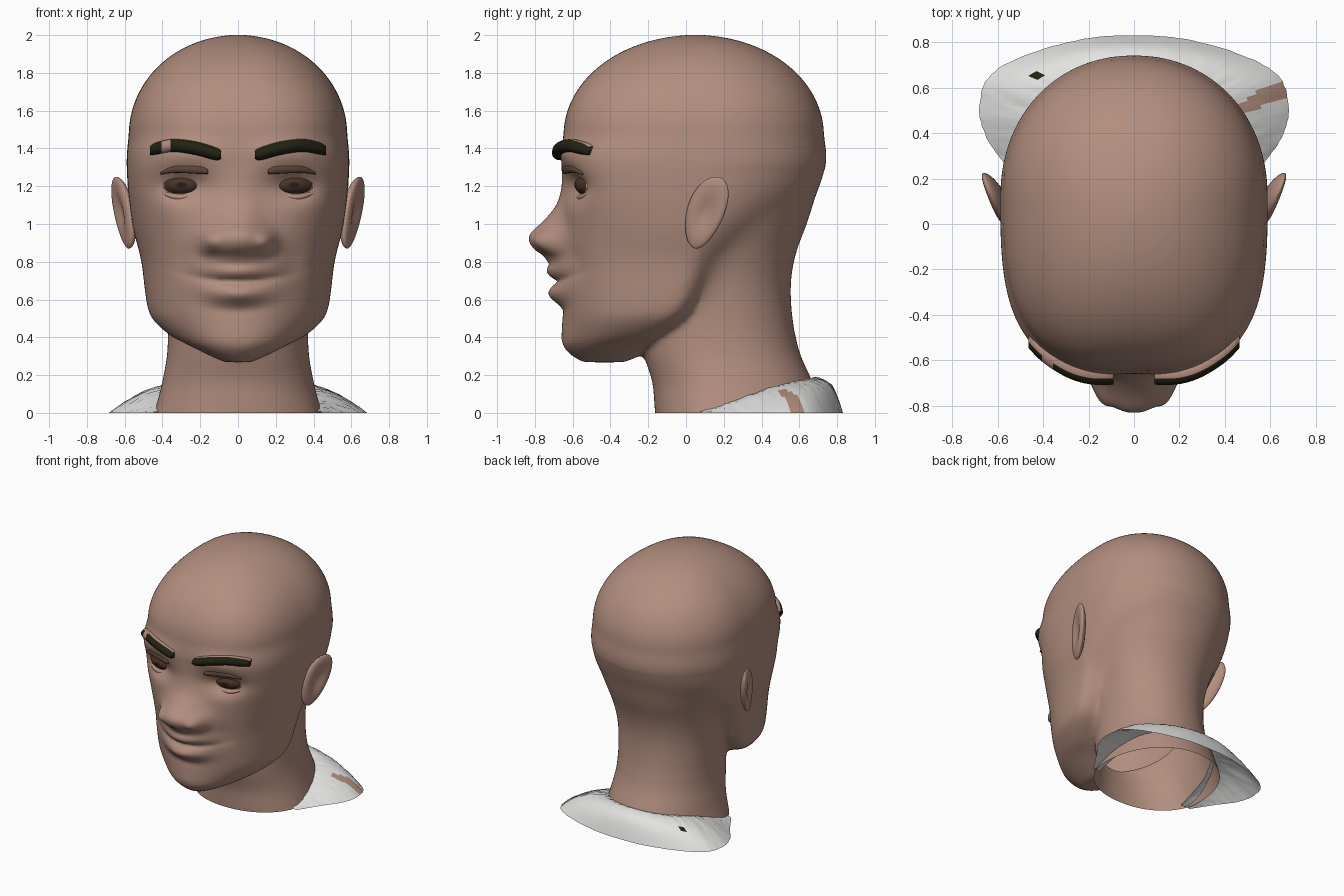
import bpy, bmesh, math, random
from math import sin, cos, pi, exp
from mathutils import Vector
from mathutils.bvhtree import BVHTree

if "Cube" in bpy.data.objects:
    bpy.data.objects.remove(bpy.data.objects["Cube"])

random.seed(4)


def material(name, rgb):
    m = bpy.data.materials.new(name)
    m.diffuse_color = (*rgb, 1)
    m.use_nodes = True
    m.node_tree.nodes["Principled BSDF"].inputs["Base Color"].default_value = m.diffuse_color
    return m


SKIN = material("skin", (0.445, 0.27, 0.209))
CLOTH = material("off_white_cloth", (0.76, 0.76, 0.75))
HAIR = material("dark_hair", (0.016, 0.016, 0.006))
IRIS = material("brown_iris", (0.065, 0.033, 0.019))
PUPIL = material("dark_pupil", (0.02, 0.012, 0.008))
CREASE = material("lid_shadow", (0.11, 0.06, 0.04))


def finish(name, bm, mats, rule=None):
    """Make the object; rule gives a material index from face centre and normal."""
    bmesh.ops.recalc_face_normals(bm, faces=bm.faces)
    if rule:
        for f in bm.faces:
            f.material_index = int(rule(f.calc_center_median(), f.normal))
    me = bpy.data.meshes.new(name)
    bm.to_mesh(me)
    bm.free()
    for m in mats:
        me.materials.append(m)
    me.shade_smooth()
    ob = bpy.data.objects.new(name, me)
    bpy.context.collection.objects.link(ob)
    return ob


def loft(bm, rings, closed=True):
    """Skin a list of point rings; closed rings also get end caps."""
    vs = [[bm.verts.new(p) for p in r] for r in rings]
    n = len(vs[0])
    for a, b in zip(vs, vs[1:]):
        for i in range(n if closed else n - 1):
            j = (i + 1) % n
            bm.faces.new((a[i], a[j], b[j], b[i]))
    if closed:
        bm.faces.new(vs[0])
        bm.faces.new(vs[-1])


def spline(rows, steps):
    """Catmull-Rom through rows of numbers."""
    out = []
    for i in range(len(rows) - 1):
        quad = rows[max(i - 1, 0)], rows[i], rows[i + 1], rows[min(i + 2, len(rows) - 1)]
        for s in range(steps):
            t = s / steps
            out.append([0.5 * (2 * b + (c - a) * t + (2 * a - 5 * b + 4 * c - d) * t * t
                               + (3 * b - a - 3 * c + d) * t ** 3) for a, b, c, d in zip(*quad)])
    return out + [list(rows[-1])]


def section(z, front, back, hw, cy, n):
    """Horizontal slice: boxy toward the face, rounder behind."""
    ring = []
    for i in range(72):
        a = 2 * pi * i / 72
        c, s = cos(a), sin(a)
        p = 2 / (n if s < 0 else 2.1)
        depth = (cy - front) if s < 0 else (back - cy)
        ring.append((hw * math.copysign(abs(c) ** p, c),
                     cy + depth * math.copysign(abs(s) ** p, s), z))
    return ring


# Face with jaw, and neck: z, front, back, half width, centre y, squareness
HEAD = [(.268, -.55, -.32, .07, -.43, 2), (.31, -.615, -.23, .165, -.42, 2),
        (.36, -.655, -.15, .265, -.36, 2), (.41, -.66, -.08, .36, -.24, 2),
        (.5, -.655, .06, .456, -.12, 2.1), (.6, -.66, .13, .487, -.05, 2.2),
        (.8, -.67, .26, .512, 0, 2.3), (.97, -.66, .48, .554, .05, 2.5),
        (1.1, -.65, .64, .574, .08, 2.8), (1.2, -.645, .71, .584, .1, 3),
        (1.34, -.66, .744, .59, .12, 3.1), (1.46, -.65, .732, .58, .12, 2.8)]
# The crown closes the skull as a round dome
for k in range(1, 12):
    t = k / 12 * pi / 2
    c, s = cos(t), sin(t) ** .97
    HEAD.append((1.46 + .541 * s, .05 - .70 * c, .05 + .682 * c, .58 * c, .05 + .07 * c, 2.1 + .7 * c * c))
HEAD.append((2.003, .03, .07, .02, .05, 2.1))
NECK = [(-.06, -.16, .74, .46, .2, 2.1), (.05, -.168, .71, .43, .2, 2.1),
        (.17, -.18, .668, .40, .2, 2.1), (.36, -.23, .59, .372, .18, 2.1),
        (.65, -.2, .555, .385, .16, 2.1), (.85, -.15, .585, .43, .15, 2.1),
        (1.0, -.1, .643, .485, .14, 2.1), (1.2, 0, .70, .55, .14, 2.1), (1.34, .1, .72, .55, .2, 2.1)]
bm = bmesh.new()
loft(bm, [section(*r) for r in spline(HEAD, 4)])
loft(bm, [section(*r) for r in spline(NECK, 4)])
head = finish("head", bm, [SKIN])
rm = head.modifiers.new("blend", 'REMESH')
rm.mode, rm.voxel_size = 'VOXEL', 0.015
sm = head.modifiers.new("soften", 'SMOOTH')
sm.factor, sm.iterations = 0.5, 20
dg = bpy.context.evaluated_depsgraph_get()
blended = bpy.data.meshes.new_from_object(head.evaluated_get(dg))
head.modifiers.clear()


# Facial relief, measured toward the front
def gauss(x, z, cx, cz, sx, sz):
    return exp(-((x - cx) / sx) ** 2 - ((z - cz) / sz) ** 2)


NOSE = spline([(.79, 0, .14), (.825, .045, .15), (.87, .14, .16), (.94, .168, .16), (1.02, .095, .14),
               (1.10, .038, .115), (1.2, .014, .10), (1.32, 0, .10)], 6)


def relief(x, z):
    ax, d = abs(x), 0
    for a, b in zip(NOSE, NOSE[1:]):
        if a[0] <= z < b[0]:
            t = (z - a[0]) / (b[0] - a[0])
            d += (a[1] + (b[1] - a[1]) * t) * exp(-(ax / (a[2] + (b[2] - a[2]) * t)) ** 2.6)
    d += .06 * gauss(ax, z, .15, .905, .05, .055)             # nostril wings
    m = z - .5 * x * x                                        # mouth curves up at the corners
    d += .030 * gauss(x, z, 0, .815, .13, .030)               # above the lip
    d += .070 * gauss(x, m, 0, .752, .17, .050)               # upper lip
    d += .068 * gauss(x, m, 0, .632, .165, .055)              # lower lip
    d -= .026 * gauss(x, m, 0, .695, .21, .014)               # mouth line
    d -= .010 * gauss(x, m, 0, .545, .15, .03)                # under the lip
    d -= .014 * gauss(ax, z, .29, .80, .06, .08)              # cheek fold
    d -= .070 * gauss(ax, z, .29, 1.20, .13, .075)            # eye socket
    d += .020 * gauss(ax, z, .27, 1.38, .17, .06)             # brow ridge
    return d


bm = bmesh.new()
bm.from_mesh(blended)
bmesh.ops.bisect_plane(bm, geom=bm.verts[:] + bm.edges[:] + bm.faces[:],
                       plane_co=(0, 0, 0), plane_no=(0, 0, -1), clear_outer=True)
# Nape and jaw corners melt into the neck
nape = [v for v in bm.verts if v.co.y > .08 and .4 < v.co.z < 1.3]
for k in range(50):
    bmesh.ops.smooth_vert(bm, verts=nape, factor=.5, use_axis_x=True, use_axis_y=True, use_axis_z=True)
for v in bm.verts:
    if v.co.y < -.25 and v.co.z > .4:
        v.co.y -= relief(v.co.x, v.co.z)
face_area = [v for v in bm.verts if v.co.y < -.3 and v.co.z > .4]
bmesh.ops.smooth_vert(bm, verts=face_area, factor=.4, use_axis_x=True, use_axis_y=True, use_axis_z=True)
tree = BVHTree.FromBMesh(bm)
bm.to_mesh(head.data)
bm.free()
head.data.shade_smooth()


def face_y(x, z):
    hit = tree.ray_cast(Vector((x, -2, z)), Vector((0, 1, 0)))[0]
    return hit.y if hit else -.5


def strip(name, path, depth, mats, side, rule=None):
    """Tapered roll lying on the face; path rows are x, z, half height."""
    rings = []
    for x, z, h in spline(path, 6):
        y = face_y(side * x, z)
        rings.append([(side * x, y + depth * cos(a), z + h * sin(a))
                      for a in [2 * pi * i / 16 for i in range(16)]])
    bm = bmesh.new()
    loft(bm, rings)
    return finish(name, bm, mats, rule)


for side, tag in ((-1, "right"), (1, "left")):
    # Eyebrows: skin behind the top edge, and one bare gap
    strip("eyebrow_" + tag, [(.09, 1.367, .022), (.12, 1.372, .034), (.22, 1.40, .036),
                             (.34, 1.415, .035), (.43, 1.400, .033), (.465, 1.388, .024)], .045,
          [HAIR, SKIN], side, lambda c, n: (n.z > .7 and n.y > -.25) or -.41 < c.x < -.365)
    strip("lid_crease_" + tag, [(.16, 1.276, .012), (.2, 1.287, .022), (.29, 1.292, .022),
                                (.35, 1.288, .018), (.41, 1.268, .006)], .016, [CREASE], side)

    # Eyeball: the front pole carries iris and pupil
    bm = bmesh.new()
    bmesh.ops.create_uvsphere(bm, u_segments=32, v_segments=32, radius=1)
    for f in bm.faces:
        c = f.calc_center_median()
        r = math.hypot(c.x, c.y)
        if c.z > 0:
            f.material_index = 2 if r < .24 else 1 if r < .72 else 0
    for v in bm.verts:
        x, y, z = v.co
        v.co = (side * .297 + .135 * x, -.462 - .125 * z + .03 * side * x, 1.207 + .07 * y)
    finish("eye_" + tag, bm, [SKIN, IRIS, PUPIL])

    # Eyelids arch over and under the eyeball
    for lid, lift in (("upper", .064), ("lower", -.064)):
        rings = []
        for i in range(17):
            t = -1 + i / 8
            cx, cz = side * (.305 + .155 * t), 1.205 + lift * (1 - t * t)
            cy = -.55 + .075 * t * t + .03 * t
            r = .007 + .011 * (1 - t * t)
            rings.append([(cx, cy + 1.4 * r * cos(a), cz + r * sin(a))
                          for a in [2 * pi * k / 10 for k in range(10)]])
        bm = bmesh.new()
        loft(bm, rings)
        finish(lid + "_eyelid_" + tag, bm, [SKIN])

    # Ear: hollowed leaf, swept back and flared outward at the top rear
    bm = bmesh.new()
    bmesh.ops.create_uvsphere(bm, u_segments=36, v_segments=24, radius=1)
    for v in bm.verts:
        x, y, z = v.co
        r2 = y * y + z * z
        t = (.032 if x > 0 else .055) * x - (.034 * exp(-r2 * 3.5) if x > 0 else 0)
        yy = .105 + .105 * (1 + .15 * z) * y + .045 * z
        zz = 1.06 + .19 * z + .012 * y
        v.co = (side * (.610 + .36 * (yy - .10) + .08 * (zz - 1.06) + t), yy, zz)
    finish("ear_" + tag, bm, [SKIN, HAIR],
           lambda c, n: c.x < 0 and .10 < c.y < .16 and c.z > 1.19 and n.z > .1)

# Shirt collar draped round the back: inner x, y, z then outer x, y
COLLAR = [(.39, .07, .012, .45, .08), (.405, .2, .05, .56, .25), (.405, .35, .10, .65, .38),
          (.385, .45, .135, .683, .52), (.335, .55, .16, .63, .66), (.24, .625, .175, .45, .755),
          (.12, .67, .185, .2, .82), (0, .685, .19, 0, .832)]
half = spline(COLLAR, 8)
full = half + [[-r[0], r[1], r[2], -r[3], r[4]] for r in half[-2::-1]]
rows = []
for ix, iy, iz, ox, oy in full:
    row = []
    back = max(0, iy / .685) ** 3
    for t, low, high in ((-.2, .93, .93), (0, 1, 1), (.15, .94, .97), (.3, .82, .94), (.45, .68, .87),
                         (.6, .5, .77), (.75, .32, .56), (.88, .16, .3), (1, 0, 0)):
        j = 0 if t == 1 else .003
        w = random.uniform(-.012, .006) if t == 1 else 0
        row.append((ix + (ox - ix) * (t + w), iy + (oy - iy) * (t + w),
                    max(0, iz * (low + (high - low) * back) + random.uniform(-j, j))))
    rows.append(row)
bm = bmesh.new()
loft(bm, rows, closed=False)


def collar_colour(c, n):
    if .48 < c.x < .66 and abs(c.y - .53 - .4 * (c.x - .5)) < .035:
        return 1
    return 2 if math.hypot(c.x + .43, c.y - .66) < .02 else 0


finish("shirt_collar", bm, [CLOTH, SKIN, HAIR], collar_colour)
